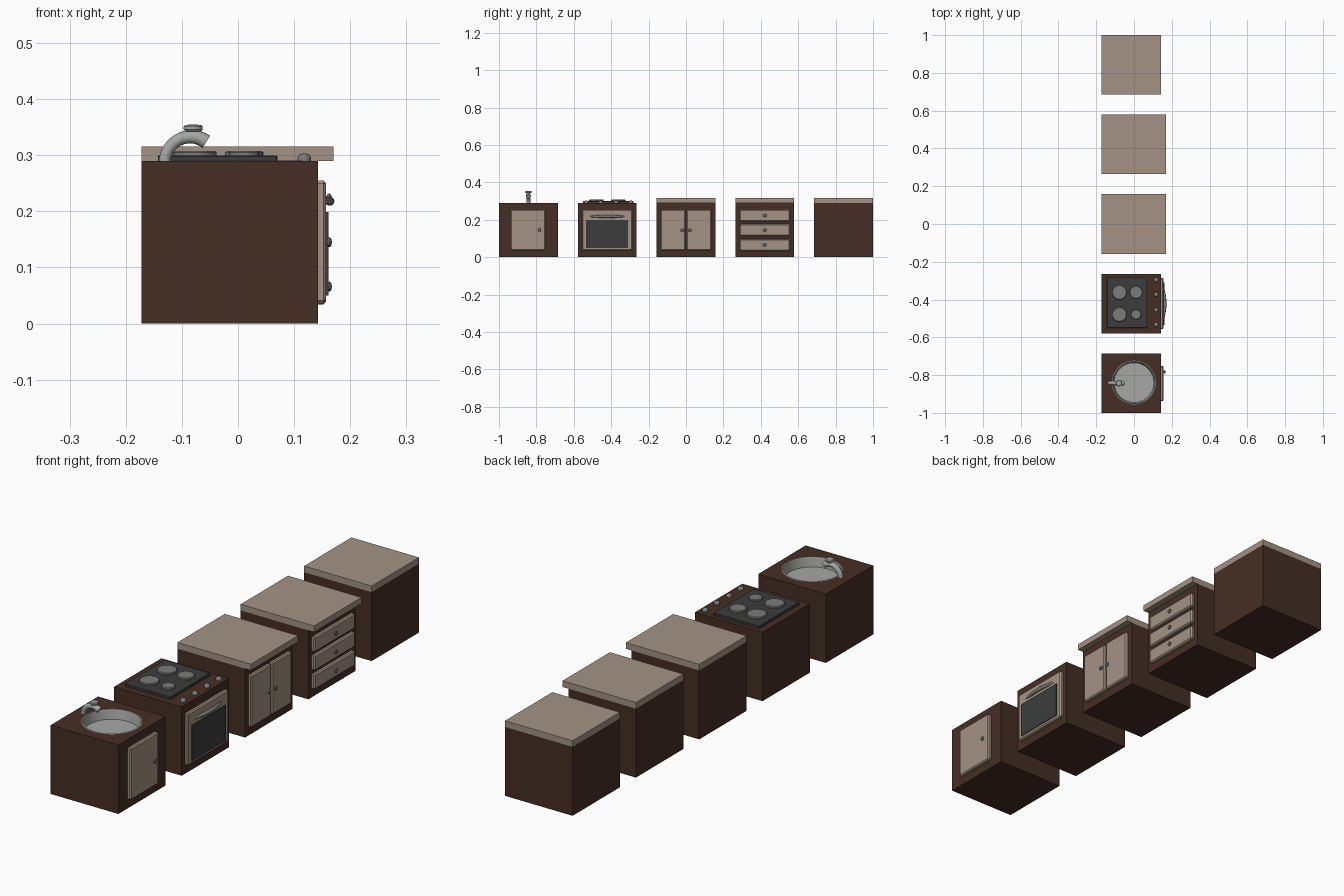
import bpy, bmesh, math
from mathutils import Vector, Matrix

if "Cube" in bpy.data.objects:
    bpy.data.objects.remove(bpy.data.objects["Cube"], do_unlink=True)


def material(name, rgb):
    m = bpy.data.materials.new(name)
    m.use_nodes = True
    m.diffuse_color = (*rgb, 1)
    m.node_tree.nodes["Principled BSDF"].inputs["Base Color"].default_value = (*rgb, 1)
    return m


WOOD = material("dark wood", (0.06, 0.027, 0.018))
BEIGE = material("beige laminate", (0.37, 0.29, 0.23))
BLACK = material("charcoal glass", (0.045, 0.046, 0.047))
STEEL = material("pale steel", (0.38, 0.39, 0.37))
GREY = material("grey metal", (0.2, 0.2, 0.195))

BACK, FRONT, HALF, TOP = -0.172, 0.143, 0.1575, 0.29
SINK, OVEN, DOORS, DRAWERS, PLAIN = (-0.8425 + 0.42125 * i for i in range(5))


def finish(name, bm, mat, smooth=False):
    bmesh.ops.recalc_face_normals(bm, faces=bm.faces)
    me = bpy.data.meshes.new(name)
    bm.to_mesh(me)
    bm.free()
    me.materials.append(mat)
    ob = bpy.data.objects.new(name, me)
    bpy.context.collection.objects.link(ob)
    bpy.ops.object.select_all(action="DESELECT")
    ob.select_set(True)
    bpy.context.view_layer.objects.active = ob
    if smooth:
        bpy.ops.object.shade_smooth_by_angle(angle=math.radians(40))
    return ob


def box(name, x, y, z, mat, bevel=0):
    """Box given by (min, max) pairs, optionally chamfered."""
    bm = bmesh.new()
    bmesh.ops.create_cube(bm, size=1)
    for v in bm.verts:
        v.co = [a + (c + 0.5) * (b - a) for c, (a, b) in zip(v.co, (x, y, z))]
    if bevel:
        bmesh.ops.bevel(bm, geom=bm.edges[:], offset=bevel, segments=1, affect="EDGES")
    return finish(name, bm, mat)


def lathe(name, profile, origin, mat, axis="Z", steps=32):
    """Spin (radius, height) points round an axis."""
    bm = bmesh.new()
    verts = [bm.verts.new((r, 0, h)) for r, h in profile]
    edges = [bm.edges.new(p) for p in zip(verts, verts[1:])]
    bmesh.ops.spin(bm, geom=verts + edges, cent=(0, 0, 0), axis=(0, 0, 1),
                   angle=math.tau, steps=steps)
    bmesh.ops.remove_doubles(bm, verts=bm.verts, dist=1e-5)
    if axis == "X":
        bm.transform(Matrix.Rotation(math.pi / 2, 4, "Y"))
    bm.transform(Matrix.Translation(origin))
    return finish(name, bm, mat, True)


def tube(name, path, radii, mat, sides=16):
    """Round tube along a path lying in a plane, with capped ends."""
    bm = bmesh.new()
    rings = []
    for i, p in enumerate(path):
        t = (path[min(i + 1, len(path) - 1)] - path[max(i - 1, 0)]).normalized()
        rot = t.to_track_quat("Z", "Y")
        rings.append([bm.verts.new(p + rot @ Vector((radii[i] * math.cos(a), radii[i] * math.sin(a), 0)))
                      for a in (math.tau * k / sides for k in range(sides))])
    for a, b in zip(rings, rings[1:]):
        for k in range(sides):
            n = (k + 1) % sides
            bm.faces.new((a[k], a[n], b[n], b[k]))
    bm.faces.new(rings[0])
    bm.faces.new(rings[-1])
    return finish(name, bm, mat, True)


def cabinet(name, y):
    return box(name, (BACK, FRONT), (y - HALF, y + HALF), (0, TOP), WOOD)


def panel(name, y, z):
    return box(name, (FRONT - 0.006, 0.157), y, z, BEIGE, 0.005)


def pull(name, y, z):
    ball = [(0.004, 0), (0.004, 0.004), (0.008, 0.006), (0.009, 0.009), (0.007, 0.012), (0, 0.0135)]
    return lathe(name, ball, (0.154, y, z), GREY, "X", 16)


def counter(name, y, front):
    return box(name, (BACK, front), (y - HALF, y + HALF), (TOP, 0.316), BEIGE)


# Sink cabinet with a round opening
sink = cabinet("sink_cabinet", SINK)
basin_at = (0.0, SINK + 0.003, TOP)
cutter = lathe("basin_cutter", [(0, -0.06), (0.116, -0.06), (0.116, 0.02), (0, 0.02)],
               basin_at, STEEL, steps=48)
cutter.hide_render = True
cut = sink.modifiers.new("basin_opening", "BOOLEAN")
cut.object, cut.operation, cut.solver = cutter, "DIFFERENCE", "EXACT"
bpy.context.view_layer.objects.active = sink
bpy.ops.object.modifier_apply(modifier=cut.name)
bpy.data.objects.remove(cutter, do_unlink=True)
lathe("sink_basin", [(0.116, 0), (0.112, 0.001), (0.109, -0.015), (0.105, -0.04), (0, -0.042)],
      basin_at, STEEL, steps=48)
panel("sink_door", (-0.938, -0.751), (0.036, 0.255))
pull("sink_door_knob", -0.783, 0.145)

# Tap: curved spout and flat turning knob
arc = [Vector((-0.084 + 0.047 * math.cos(a), SINK, 0.286 + 0.047 * math.sin(a)))
       for a in (math.radians(180 - 9 * i) for i in range(15))]
tube("tap_spout", arc, [0.0105 + 0.0025 * (i / 14) ** 2 for i in range(15)], STEEL)
lathe("tap_knob", [(0, 0), (0.013, 0), (0.017, 0.004), (0.017, 0.009), (0.014, 0.012), (0, 0.013)],
      (-0.08, SINK, 0.342), STEEL)

# Oven: door, glass, bowed handle
cabinet("oven_cabinet", OVEN)
panel("oven_door", (-0.557, -0.286), (0.036, 0.255))
box("oven_window", (0.15, 0.161), (-0.535, -0.309), (0.05, 0.199), BLACK)
bow = [Vector((0.152 + 0.012 * math.cos(t * math.pi / 2), OVEN + 0.098 * t, 0.218))
       for t in (i / 8 - 1 for i in range(17))]
tube("oven_handle", bow, [0.004 + 0.004 * math.sin(math.pi * i / 16) for i in range(17)], GREY, 12)

# Hob: glass plate, four burners, four dials
box("hob_plate", (-0.143, 0.07), (-0.55, -0.282), (TOP - 0.005, 0.3), BLACK, 0.002)
for x, y, r in ((-0.077, -0.362, 0.039), (0.011, -0.362, 0.034),
                (-0.077, -0.479, 0.039), (0.011, -0.479, 0.027)):
    lathe("burner", [(0, 0), (r, 0), (r, 0.006), (r - 0.003, 0.009), (0, 0.009)],
          (x, y, 0.299), GREY)
for y in (-0.296, -0.374, -0.455, -0.533):
    lathe("hob_dial", [(0.012, 0), (0.012, 0.006), (0.009, 0.011), (0.004, 0.013), (0, 0.013)],
          (0.118, y, TOP), GREY, steps=16)

# Two-door cabinet
cabinet("double_cabinet", DOORS)
counter("double_counter", DOORS, 0.17)
for side, s in (("right", -1), ("left", 1)):
    panel(side + "_door", sorted((s * 0.004, s * 0.135)), (0.036, 0.255))
    pull(side + "_door_knob", s * 0.02, 0.145)

# Drawer cabinet
cabinet("drawer_cabinet", DRAWERS)
counter("drawer_counter", DRAWERS, 0.17)
for z in (0.066, 0.145, 0.223):
    panel("drawer", (DRAWERS - 0.135, DRAWERS + 0.135), (z - 0.032, z + 0.032))
    pull("drawer_knob", DRAWERS, z)

# Plain end cabinet
cabinet("end_cabinet", PLAIN)
counter("end_counter", PLAIN, FRONT)
